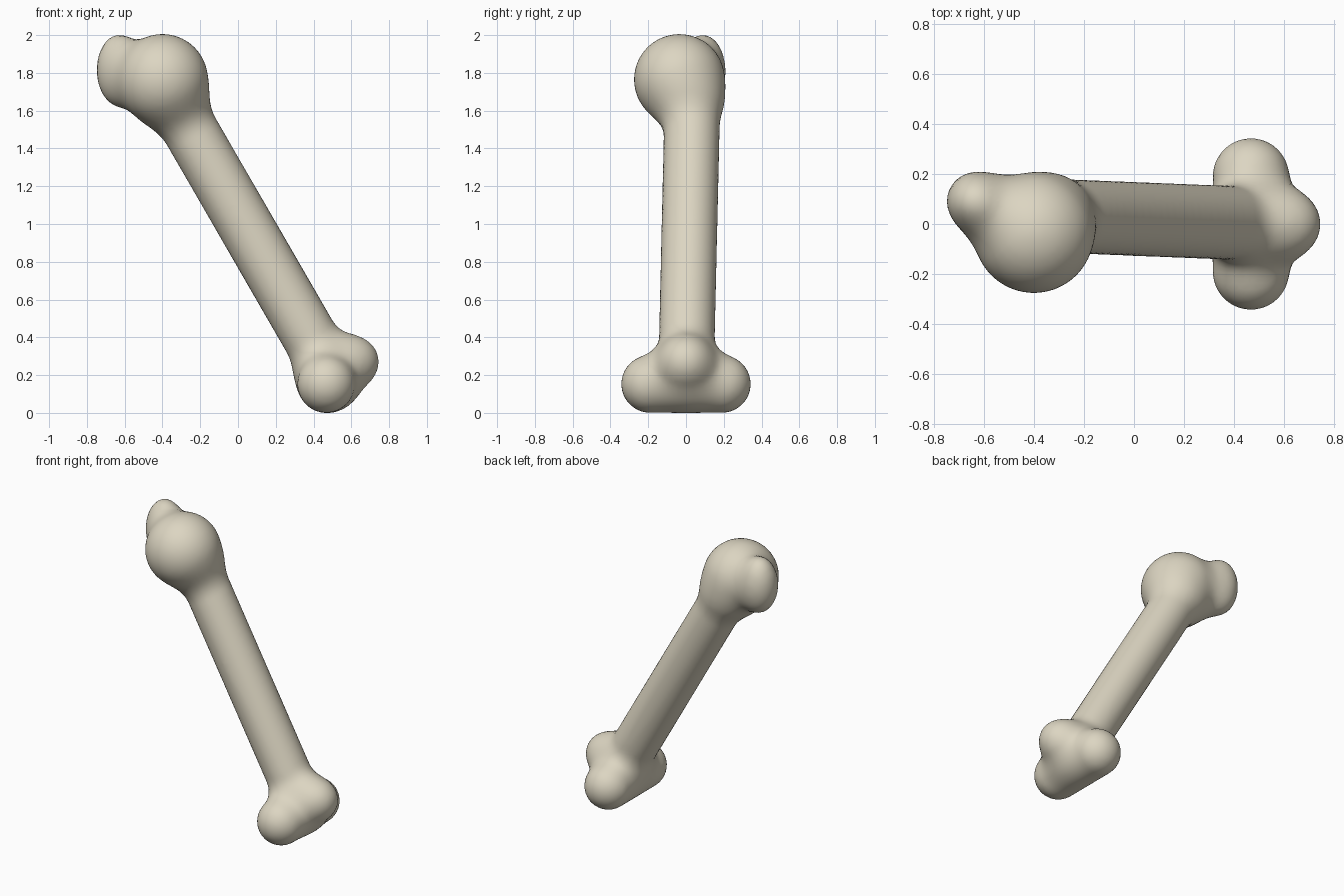
import bpy, bmesh
from mathutils import Vector, Matrix

if "Cube" in bpy.data.objects:
    bpy.data.objects.remove(bpy.data.objects["Cube"])

BLEND = 0.12   # width of the soft fillet between parts

# Parts as rounded bars: (start, end, radius, stretch in z)
PARTS = [
    ((-0.40, -0.035, 1.765), (-0.40, -0.035, 1.765), 0.24, 1.0),     # ball head
    ((-0.63, 0.09, 1.815), (-0.63, 0.09, 1.815), 0.117, 1.58),       # side knob at the top
    ((-0.32, 0.033, 1.615), (0.425, 0.003, 0.325), 0.147, 1.0),      # shaft
    ((0.467, -0.19, 0.153), (0.467, 0.19, 0.153), 0.152, 1.0),       # pair of lower knobs
    ((0.53, 0.0, 0.22), (0.61, 0.0, 0.27), 0.134, 1.0),              # forward lower knob
]


def bar_distance(p, a, b, r, stretch):
    a, b = Vector(a), Vector(b)
    ab = b - a
    t = max(0, min(1, (p - a).dot(ab) / ab.length_squared)) if ab.length else 0
    q = p - a - ab * t
    if stretch == 1:
        return q.length - r
    k0 = Vector((q.x / r, q.y / r, q.z / (r * stretch))).length
    k1 = Vector((q.x / r**2, q.y / r**2, q.z / (r * stretch)**2)).length
    return k0 * (k0 - 1) / max(k1, 1e-6)


def bone_distance(p):
    d = 10.0
    for part in PARTS:
        e = bar_distance(p, *part)
        h = max(BLEND - abs(d - e), 0) / BLEND
        d = min(d, e) - h * h * BLEND / 4
    return d


def project(p):
    """Move a point on to the softly blended surface."""
    s = 0.002
    for _ in range(3):
        d = bone_distance(p)
        g = Vector([bone_distance(p + Vector(ax) * s) - d
                    for ax in ((1, 0, 0), (0, 1, 0), (0, 0, 1))]) / s
        p = p - g * (d / max(g.length_squared, 0.2))
    return p


# Rough overlapping balls along every bar, fused by a voxel remesh
bm = bmesh.new()
for a, b, r, stretch in PARTS:
    a, b = Vector(a), Vector(b)
    n = int((b - a).length / 0.05) + 1
    for i in range(n + 1 if a != b else 1):
        m = Matrix.Translation(a.lerp(b, i / n)) @ Matrix.Diagonal((1, 1, stretch, 1))
        bmesh.ops.create_icosphere(bm, subdivisions=3, radius=r, matrix=m)
mesh = bpy.data.meshes.new("bone")
bm.to_mesh(mesh)
bm.free()
bone = bpy.data.objects.new("bone", mesh)
bpy.context.collection.objects.link(bone)
mod = bone.modifiers.new("fuse", 'REMESH')
mod.mode = 'VOXEL'
mod.voxel_size = 0.025
bpy.context.view_layer.update()
fused = bpy.data.meshes.new_from_object(bone.evaluated_get(bpy.context.evaluated_depsgraph_get()))
bone.modifiers.clear()
bone.data = fused

# Relax the grid and settle it on the blended surface
bm = bmesh.new()
bm.from_mesh(fused)
for _ in range(2):
    for _ in range(4):
        bmesh.ops.smooth_vert(bm, verts=bm.verts, factor=0.5,
                              use_axis_x=True, use_axis_y=True, use_axis_z=True)
    for v in bm.verts:
        v.co = project(v.co)
for f in bm.faces:
    f.smooth = True
bm.to_mesh(fused)
bm.free()

ivory = bpy.data.materials.new("ivory bone")
ivory.diffuse_color = (0.72, 0.67, 0.54, 1)
ivory.use_nodes = True
ivory.node_tree.nodes["Principled BSDF"].inputs["Base Color"].default_value = ivory.diffuse_color
fused.materials.clear()
fused.materials.append(ivory)
